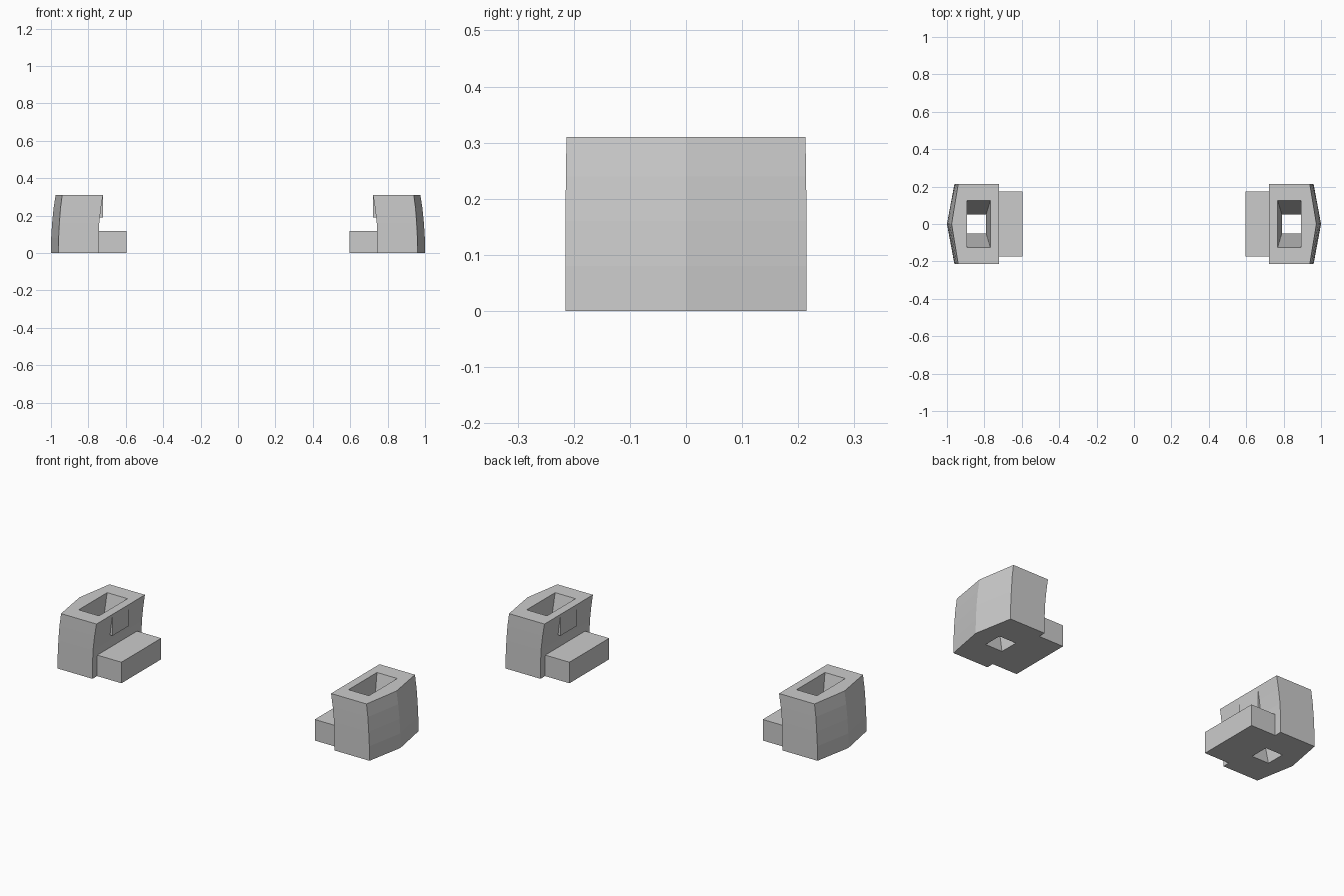
import bpy, bmesh

if "Cube" in bpy.data.objects:
    bpy.data.objects.remove(bpy.data.objects["Cube"])


def loft(name, rings):
    """Closed solid skinned through rings of equal vertex count."""
    bm = bmesh.new()
    rows = [[bm.verts.new(p) for p in ring] for ring in rings]
    n = len(rows[0])
    for a, b in zip(rows, rows[1:]):
        for i in range(n):
            j = (i + 1) % n
            bm.faces.new((a[i], a[j], b[j], b[i]))
    bm.faces.new(rows[0][::-1])
    bm.faces.new(rows[-1])
    bmesh.ops.recalc_face_normals(bm, faces=bm.faces)
    mesh = bpy.data.meshes.new(name)
    bm.to_mesh(mesh)
    bm.free()
    obj = bpy.data.objects.new(name, mesh)
    bpy.context.collection.objects.link(obj)
    return obj


def rect(x0, x1, y, z):
    return [(x0, -y, z), (x1, -y, z), (x1, y, z), (x0, y, z)]


def mirror_x(obj):
    mod = obj.modifiers.new("mirror", 'MIRROR')
    mod.use_axis[0] = True
    mod.use_clip = False


# Curved shell: z, inner x, corner x, outer tip x, half width
levels = [(0.0, 0.745, 0.960, 1.000, 0.215),
          (0.08, 0.745, 0.959, 0.999, 0.215),
          (0.16, 0.742, 0.955, 0.994, 0.215),
          (0.24, 0.733, 0.949, 0.986, 0.214),
          (0.31, 0.722, 0.940, 0.975, 0.213)]
shell = loft("curved_block", [
    [(xi, -w, z), (xc, -w, z), (xt, 0, z), (xc, w, z), (xi, w, z)]
    for z, xi, xc, xt, w in levels])

# Tapered hole running from top to bottom
e = 0.05 / 0.31
cutter = loft("hole_cutter", [
    rect(0.79 + 0.022 * e, 0.893, 0.052 - 0.073 * e, -0.05),
    rect(0.768 - 0.022 * e, 0.893, 0.125 + 0.073 * e, 0.36)])
cutter.hide_render = True
cutter.hide_viewport = False
cut = shell.modifiers.new("hole", 'BOOLEAN')
cut.operation = 'DIFFERENCE'
cut.solver = 'EXACT'
cut.object = cutter
bpy.context.view_layer.objects.active = shell
bpy.ops.object.modifier_apply(modifier="hole")
bpy.data.objects.remove(cutter)
mirror_x(shell)

# Small catch on the inner wall
mirror_x(loft("inner_catch", [rect(0.723, 0.752, 0.07, 0.19),
                              rect(0.723, 0.730, 0.07, 0.309)]))

# Low ledge facing the centre
mirror_x(loft("inner_ledge", [rect(0.595, 0.745, 0.175, 0.0),
                              rect(0.595, 0.745, 0.175, 0.117)]))
